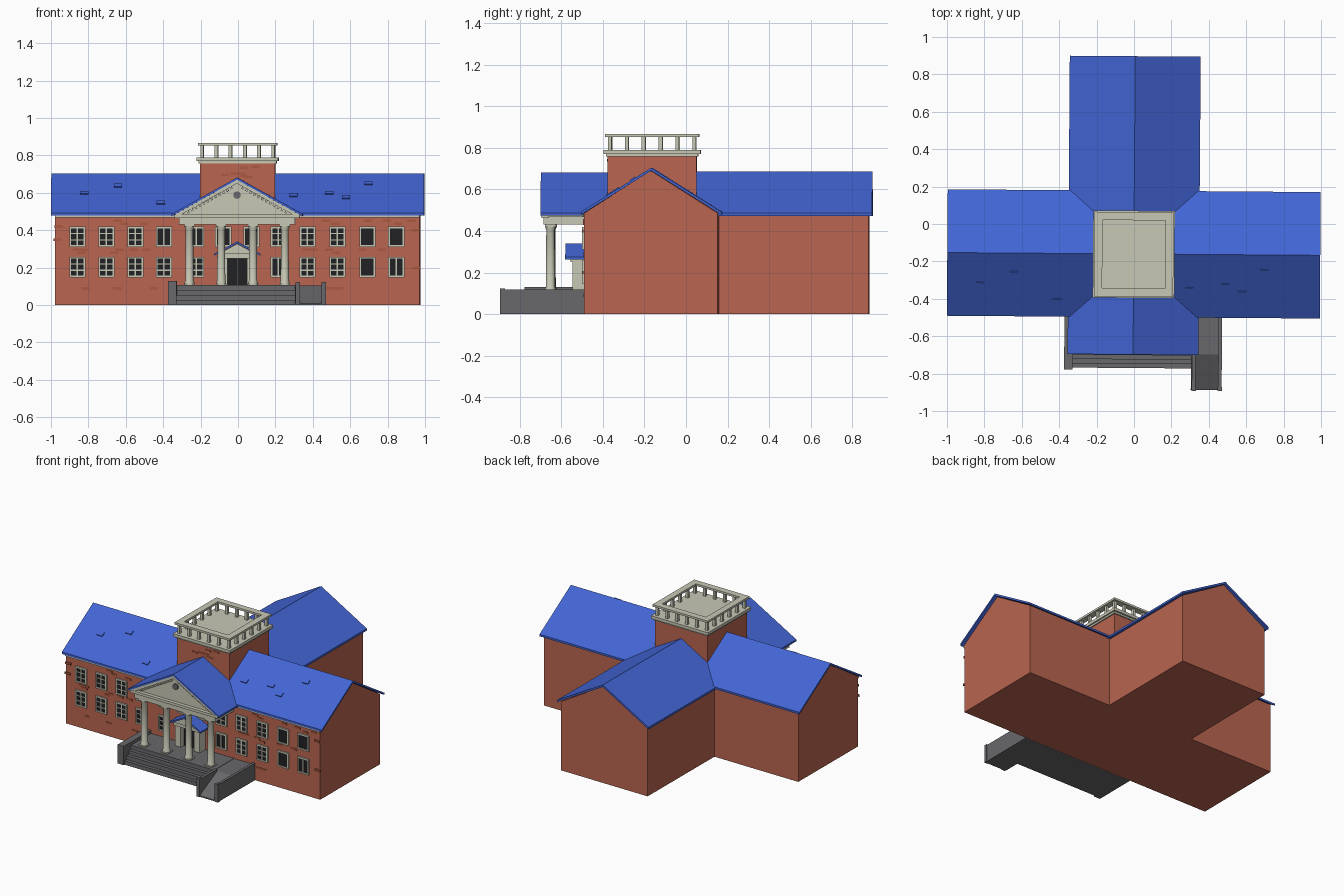
import bpy, bmesh, math, random
from mathutils import Matrix, Vector

if "Cube" in bpy.data.objects:
    bpy.data.objects.remove(bpy.data.objects["Cube"])

random.seed(4)
COL = {"brick": (0.49, 0.13, 0.08), "old_brick": (0.40, 0.10, 0.05), "blue": (0.055, 0.13, 0.66),
       "cream": (0.58, 0.58, 0.47), "dark": (0.015, 0.015, 0.018), "stone": (0.14, 0.14, 0.15)}
MATS = {}
for key, c in COL.items():
    MATS[key] = bpy.data.materials.new(key)
    MATS[key].diffuse_color = (*c, 1)

parts = {}  # name -> (bmesh, material key)


def part(name, mat):
    return parts.setdefault(name, (bmesh.new(), mat))[0]


def box(name, mat, x0, x1, y0, y1, z0, z1, rot=None):
    m = (Matrix.Translation(((x0 + x1) / 2, (y0 + y1) / 2, (z0 + z1) / 2))
         @ (rot or Matrix()) @ Matrix.Diagonal((x1 - x0, y1 - y0, z1 - z0, 1)))
    bmesh.ops.create_cube(part(name, mat), size=1, matrix=m)


def prism(name, mat, profile, axis, a, b):
    """Extrude a (horizontal, z) profile along x or y from a to b."""
    bm = part(name, mat)
    pt = (lambda u, z, t: (t, u, z)) if axis == "x" else (lambda u, z, t: (u, t, z))
    ends = [[bm.verts.new(pt(u, z, t)) for u, z in profile] for t in (a, b)]
    n = len(profile)
    bm.faces.new(ends[0])
    bm.faces.new(ends[1][::-1])
    for i in range(n):
        j = (i + 1) % n
        bm.faces.new((ends[0][i], ends[1][i], ends[1][j], ends[0][j]))


def roof(name, mat, c, w, eave, ridge, t, axis, a, b):
    prism(name, mat, [(c - w, eave), (c, ridge), (c + w, eave), (c + w, eave - t),
                      (c, ridge - t), (c - w, eave - t)], axis, a, b)


def house(name, mat, c, w, z0, eave, ridge, axis, a, b):
    prism(name, mat, [(c - w, z0), (c - w, eave), (c, ridge), (c + w, eave), (c + w, z0)], axis, a, b)


def lathe(name, mat, x, y, profile, n=20):
    bm = part(name, mat)
    rings = [[bm.verts.new((x + r * math.cos(2 * math.pi * i / n), y + r * math.sin(2 * math.pi * i / n), z))
              for i in range(n)] for r, z in profile]
    for p, q in zip(rings, rings[1:]):
        for i in range(n):
            j = (i + 1) % n
            bm.faces.new((p[i], p[j], q[j], q[i]))
    bm.faces.new(rings[0][::-1])
    bm.faces.new(rings[-1])


FRONT = -0.485  # front wall plane

# Brick wings and their roofs
house("main_wing_walls", "brick", -0.162, 0.322, 0, 0.485, 0.69, "x", -0.975, 0.975)
roof("main_roof", "blue", -0.16, 0.338, 0.492, 0.704, 0.014, "x", -0.997, 0.997)
house("rear_wing_walls", "brick", 0, 0.332, 0, 0.475, 0.67, "y", -0.1, 0.88)
roof("rear_roof", "blue", 0, 0.35, 0.487, 0.685, 0.014, "y", -0.1, 0.897)
roof("portico_roof", "blue", 0, 0.35, 0.487, 0.682, 0.012, "y", -0.698, -0.2)
for s in (-1, 1):
    box("eave_trim", "cream", min(s * 0.3, s * 0.975), max(s * 0.3, s * 0.975), -0.494, FRONT, 0.468, 0.482)

# Tower with roof deck and balustrade
TX, TY, CY = 0.2, 0.213, -0.162
box("tower", "brick", -TX, TX, CY - TY, CY + TY, 0.4, 0.765)
box("tower_cornice", "cream", -TX - 0.008, TX + 0.008, CY - TY - 0.008, CY + TY + 0.008, 0.758, 0.772)
box("tower_cornice", "cream", -TX - 0.018, TX + 0.018, CY - TY - 0.02, CY + TY + 0.02, 0.77, 0.79)
for s in (-1, 1):
    box("balustrade_rail", "cream", -0.212, 0.212, CY + s * 0.204 - 0.022, CY + s * 0.204 + 0.022, 0.852, 0.866)
    box("balustrade_rail", "cream", s * 0.19 - 0.022, s * 0.19 + 0.022, CY - 0.2, CY + 0.2, 0.852, 0.866)
    for i in range(6):
        f = -1 + 2 * i / 5
        for x, y in ((f * 0.19, CY + s * 0.203), (s * 0.19, CY + f * 0.203)):
            box("balustrade_posts", "cream", x - 0.009, x + 0.009, y - 0.009, y + 0.009, 0.785, 0.855)

# Portico: columns, entablature, pediment with dentils and plain medallion
for x in (-0.255, -0.085, 0.085, 0.255):
    box("column_plinths", "cream", x - 0.028, x + 0.028, -0.678, -0.622, 0.1, 0.114)
    box("column_capitals", "cream", x - 0.027, x + 0.027, -0.677, -0.623, 0.42, 0.432)
    lathe("columns", "cream", x, -0.65, [(0.026, 0.112), (0.026, 0.122), (0.022, 0.13), (0.02, 0.405),
                                         (0.025, 0.415), (0.025, 0.422)])
box("entablature", "cream", -0.31, 0.31, -0.682, FRONT, 0.43, 0.475)
box("pediment_cornice", "cream", -0.335, 0.335, -0.694, FRONT, 0.466, 0.484)
prism("tympanum", "cream", [(-0.325, 0.48), (0, 0.668), (0.325, 0.48)], "y", -0.67, -0.4)
roof("rake_cornice", "cream", 0, 0.335, 0.483, 0.67, 0.02, "y", -0.692, -0.66)
for s in (-1, 1):
    tilt = Matrix.Rotation(s * math.atan2(0.195, 0.35), 4, "Y")
    for i in range(12):
        x = s * (0.03 + i * 0.021)
        z = 0.642 - abs(x) * 0.557
        box("rake_dentils", "cream", x - 0.006, x + 0.006, -0.684, -0.668, z - 0.006, z + 0.006, tilt)
bmesh.ops.create_cone(part("medallion", "stone"), cap_ends=True, segments=20, radius1=0.02, radius2=0.02,
                      depth=0.012, matrix=Matrix.Translation((0, -0.672, 0.588)) @ Matrix.Rotation(math.pi / 2, 4, "X"))

# Entrance with a small gabled hood
box("door", "dark", -0.052, 0.052, -0.51, FRONT, 0.105, 0.255)
box("door_bars", "stone", -0.002, 0.002, -0.513, -0.505, 0.105, 0.25)
for s in (-1, 1):
    box("door_pilasters", "cream", s * 0.073 - 0.021, s * 0.073 + 0.021, -0.545, FRONT, 0.105, 0.256)
box("hood_lintel", "cream", -0.1, 0.1, -0.555, FRONT, 0.25, 0.278)
prism("hood_gable", "cream", [(-0.095, 0.276), (0, 0.328), (0.095, 0.276)], "y", -0.565, FRONT)
roof("hood_roof", "blue", 0, 0.125, 0.274, 0.34, 0.011, "y", -0.58, FRONT)

# Terrace with front steps
for i in range(4):
    box("front_steps", "stone", -0.33, 0.315, -0.77 + 0.023 * i, FRONT, 0, 0.027 * (i + 1))
box("left_parapet", "stone", -0.368, -0.322, -0.78, FRONT, 0.0, 0.13)

# Side ramp, its walls and end posts
prism("ramp", "stone", [(-0.885, 0), (-0.885, 0.008), (-0.695, 0.106), (FRONT, 0.106), (FRONT, 0)], "x", 0.31, 0.465)
box("ramp_inner_wall", "stone", 0.315, 0.335, -0.885, -0.695, 0, 0.118)
box("ramp_outer_wall", "stone", 0.456, 0.475, -0.885, FRONT, 0, 0.118)
for x in (0.325, 0.466):
    box("ramp_posts", "stone", x - 0.012, x + 0.012, -0.89, -0.868, 0, 0.124)


# Windows: glass, frame, and sash bars
def window(x, z, style):
    w, h, y = 0.038, 0.05, FRONT
    box("window_glass", "dark", x - w, x + w, y - 0.003, y + 0.01, z - h, z + h)
    for s in (-1, 1):
        box("window_frames", "cream", x + s * w - 0.005, x + s * w + 0.005, y - 0.009, y, z - h - 0.004, z + h + 0.004)
        box("window_frames", "cream", x - w, x + w, y - 0.009, y, z + s * h - 0.005, z + s * h + 0.005)
    if style > 0:
        box("window_bars", "cream", x - 0.004, x + 0.004, y - 0.007, y, z - h, z + h)
    if style > 1:
        for dz in (-0.017, 0.017):
            box("window_bars", "cream", x - w, x + w, y - 0.007, y, z + dz - 0.003, z + dz + 0.003)


# columns: x position, lower style, upper style (0 plain, 1 split, 2 grid)
for x, low, up in ((-0.855, 2, 2), (-0.7, 2, 2), (-0.545, 2, 2), (-0.393, 2, 1), (-0.22, 2, 1), (0.22, 1, 2),
                   (0.375, 2, 2), (0.535, 2, 2), (0.695, 0, 0), (0.85, 1, 0)):
    window(x, 0.203, low)
    window(x, 0.365, up)
for x in (-0.075, 0.075):
    window(x, 0.365, 1)

# Weathered bricks and raised roof tiles
for i in range(30):
    x, z = random.uniform(0.36, 0.95) * random.choice((-1, 1)), random.choice((0.09, 0.28, 0.295, 0.435, 0.45))
    box("weathered_bricks", "old_brick", x - 0.022, x + 0.022, FRONT - 0.003, FRONT, z - 0.007, z + 0.007)
for x, z in ((-0.96, 0.35), (-0.955, 0.42), (0.958, 0.2), (0.955, 0.4)):
    box("weathered_bricks", "old_brick", x - 0.022, x + 0.022, FRONT - 0.007, FRONT, z - 0.007, z + 0.007)
for i in range(7):
    x, z = random.uniform(-0.16, 0.16), random.uniform(0.68, 0.74)
    box("weathered_bricks", "old_brick", x - 0.022, x + 0.022, CY - TY - 0.003, CY - TY, z - 0.006, z + 0.006)
slope = Matrix.Rotation(math.atan2(0.212, 0.338), 4, "X")
for x, y in ((-0.82, -0.33), (-0.64, -0.27), (-0.41, -0.415), (0.3, -0.35), (0.49, -0.33), (0.58, -0.368), (0.7, -0.25)):
    z = 0.707 - (-0.16 - y) * 0.627
    box("raised_roof_tiles", "blue", x - 0.022, x + 0.022, y - 0.014, y + 0.014, z - 0.004, z + 0.004, slope)

# Turn every part into an object; the whole building sits slightly skewed
skew = Matrix.Rotation(math.radians(-0.43), 4, "Z")
for name, (bm, mat) in parts.items():
    bmesh.ops.transform(bm, matrix=skew, verts=bm.verts)
    bmesh.ops.recalc_face_normals(bm, faces=bm.faces)
    me = bpy.data.meshes.new(name)
    bm.to_mesh(me)
    bm.free()
    me.materials.append(MATS[mat])
    ob = bpy.data.objects.new(name, me)
    bpy.context.collection.objects.link(ob)
    if name in ("columns", "medallion"):
        bpy.context.view_layer.objects.active = ob
        ob.select_set(True)
        bpy.ops.object.shade_smooth_by_angle()
        ob.select_set(False)

for m in bpy.data.materials:
    if m.users and not m.is_grease_pencil:
        m.use_nodes = True
        m.node_tree.nodes["Principled BSDF"].inputs["Base Color"].default_value = m.diffuse_color
